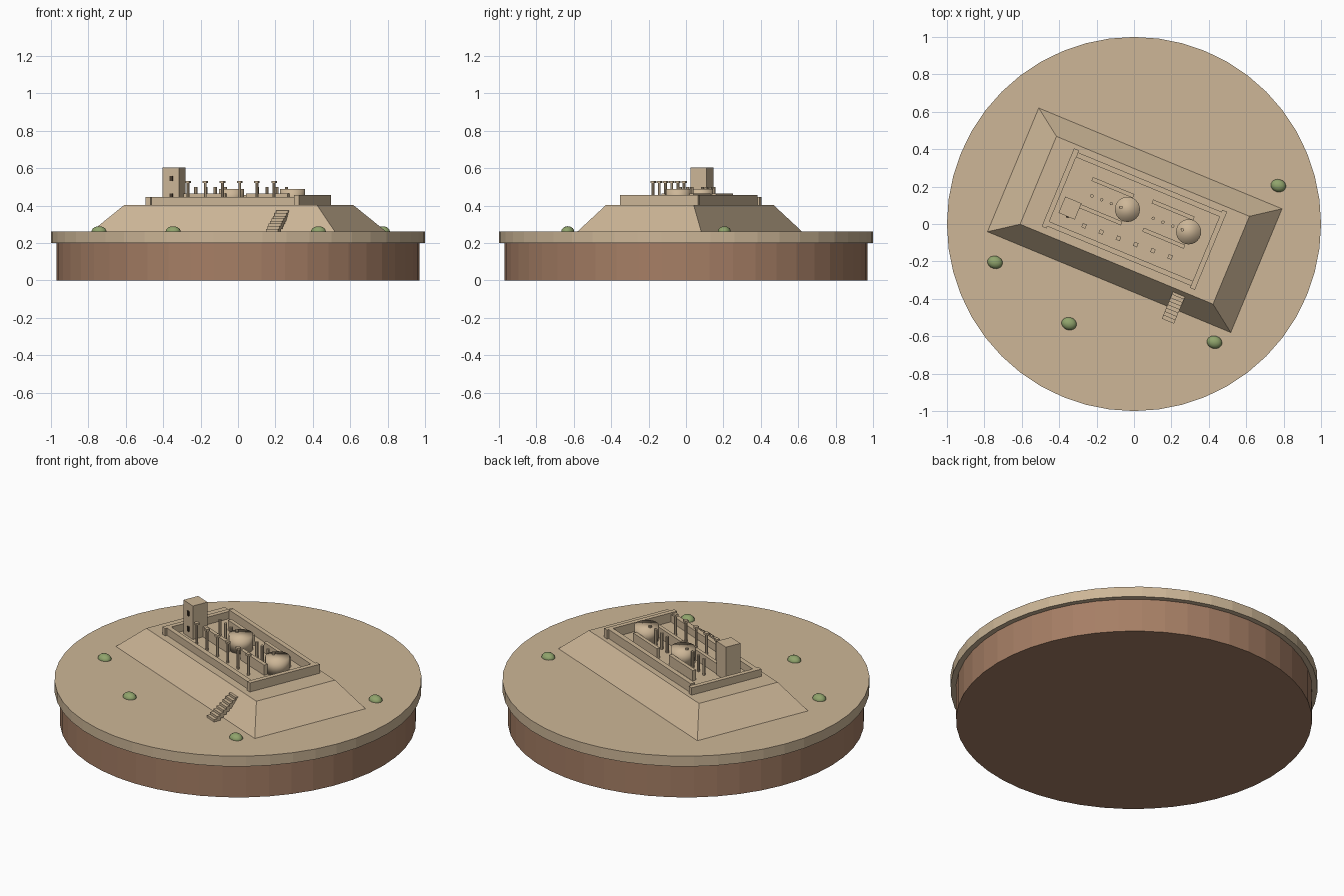
import bpy, bmesh, math
from mathutils import Matrix, Vector

if "Cube" in bpy.data.objects:
    bpy.data.objects.remove(bpy.data.objects["Cube"], do_unlink=True)


def material(name, r, g, b):
    m = bpy.data.materials.new(name)
    m.use_nodes = True
    m.diffuse_color = (r, g, b, 1)
    m.node_tree.nodes["Principled BSDF"].inputs["Base Color"].default_value = (r, g, b, 1)
    return m


SAND = material("sand", 0.61, 0.47, 0.31)
CLAY = material("clay", 0.38, 0.21, 0.13)
GREEN = material("scrub green", 0.28, 0.37, 0.15)
DARK = material("dark opening", 0.06, 0.04, 0.025)

# Everything on the mesa shares one turned frame
SITE = Matrix.Translation((0.004, 0.02, 0)) @ Matrix.Rotation(math.radians(-22.5), 4, "Z")
WORLD = Matrix.Identity(4)
GROUND, FLOOR = 0.262, 0.403


def finish(name, bm, mat, frame):
    mesh = bpy.data.meshes.new(name)
    bmesh.ops.recalc_face_normals(bm, faces=bm.faces)
    bm.to_mesh(mesh)
    bm.free()
    ob = bpy.data.objects.new(name, mesh)
    ob.matrix_world = frame
    mesh.materials.append(mat)
    bpy.context.collection.objects.link(ob)
    return ob


def box(name, x, y, size_x, size_y, z0, z1, mat=SAND, frame=SITE, taper=(1, 1)):
    bm = bmesh.new()
    bmesh.ops.create_cube(bm, size=1)
    for v in bm.verts:
        top = v.co.z > 0
        v.co.x = x + v.co.x * size_x * (taper[0] if top else 1)
        v.co.y = y + v.co.y * size_y * (taper[1] if top else 1)
        v.co.z = z1 if top else z0
    return finish(name, bm, mat, frame)


def drum(name, x, y, radius, z0, z1, sides, mat=SAND, frame=WORLD):
    bm = bmesh.new()
    bmesh.ops.create_cone(bm, cap_ends=True, segments=sides, radius1=radius, radius2=radius,
                          depth=z1 - z0, matrix=Matrix.Translation((x, y, (z0 + z1) / 2)))
    return finish(name, bm, mat, frame)


def local(x, y):
    return SITE.inverted() @ Vector((x, y, 0))


# Round base and ground disc
drum("clay_base", 0, 0, 0.97, 0, 0.2, 48, CLAY)
drum("ground_disc", 0, 0, 1.0, 0.2, GROUND, 48)

# Sloping mesa
box("mesa", 0, 0, 1.408, 0.716, GROUND, FLOOR, taper=(0.793, 0.71))

# Courtyard walls
box("east_wall", 0.425, 0.005, 0.028, 0.452, FLOOR, 0.457)
box("west_wall", -0.433, 0.005, 0.028, 0.452, FLOOR, 0.447)
box("north_wall", -0.004, 0.205, 0.83, 0.028, FLOOR, 0.457)
box("south_wall", -0.004, -0.195, 0.83, 0.028, FLOOR, 0.447)

# Inner partition walls
for i, (x, y) in enumerate([(-0.113, 0.195), (-0.177, 0.049), (0.209, 0.075), (0.159, -0.076)]):
    p = local(x, y)
    box(f"partition_{i + 1}", p.x, p.y, 0.24, 0.022, FLOOR, 0.465)

# Tower with two window plates on its south side
t = local(-0.342, 0.085)
box("tower", t.x, t.y, 0.094, 0.094, FLOOR, 0.605)
for name, z in (("upper", 0.545), ("lower", 0.452)):
    box(f"{name}_window", t.x + 0.005, t.y - 0.049, 0.016, 0.008, z - 0.014, z + 0.014, DARK)

# Round chambers, softly shaded over the rim
for i, (x, y) in enumerate([(-0.035, 0.078), (0.292, -0.042)]):
    chamber = drum(f"round_chamber_{i + 1}", x, y, 0.067, FLOOR, 0.49, 24)
    chamber.data.shade_smooth()

# Colonnade with square caps
for i in range(6):
    p = local(-0.267 + 0.092 * i, -0.01 - 0.0332 * i)
    drum(f"column_{i + 1}", p.x, p.y, 0.008, FLOOR, 0.522, 8, frame=SITE)
    box(f"column_cap_{i + 1}", p.x, p.y, 0.023, 0.023, 0.52, 0.533)

# Two rows of short posts
for row, (x, y) in enumerate([(-0.225, 0.15), (0.103, 0.03)]):
    for i in range(4):
        drum(f"post_{row + 1}_{i + 1}", x + 0.052 * i, y - 0.0205 * i, 0.009, FLOOR, 0.5, 8)

# Stair climbing the front slope
STEPS = 8
for i in range(STEPS):
    top = GROUND + 0.014 * (i + 1)
    box(f"stair_step_{i + 1}", 0.37, -0.42 + 0.02 * i, 0.07, 0.021,
        max(GROUND, top - 0.03), top)

# Low shrubs
for i, (x, y) in enumerate([(-0.743, -0.205), (-0.347, -0.533), (0.43, -0.632), (0.772, 0.205)]):
    bm = bmesh.new()
    bmesh.ops.create_uvsphere(bm, u_segments=16, v_segments=10, radius=1)
    bmesh.ops.scale(bm, vec=(0.041, 0.034, 0.028), verts=bm.verts)
    turn = Matrix.Rotation(math.radians(-15), 4, "Z")
    shrub = finish(f"shrub_{i + 1}", bm, GREEN, Matrix.Translation((x, y, GROUND)) @ turn)
    shrub.data.shade_smooth()
